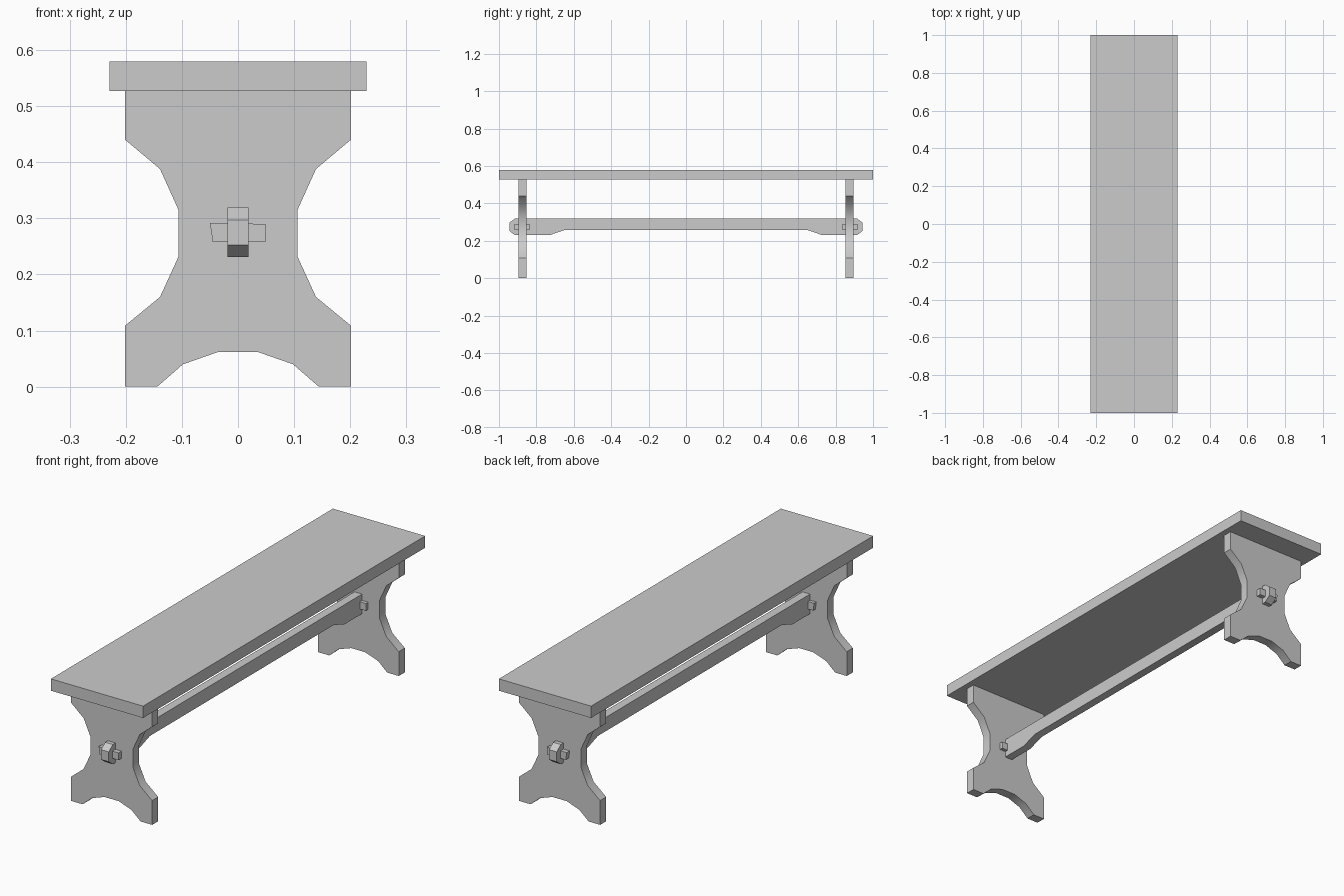
import bpy
import bmesh
from math import radians
from mathutils import Vector

cube = bpy.data.objects.get("Cube")
if cube:
    bpy.data.objects.remove(cube, do_unlink=True)

# One plain grey for the whole bench
GREY = (0.6, 0.6, 0.6, 1.0)
grey = bpy.data.materials.new("plain_grey")
grey.use_nodes = True
grey.diffuse_color = GREY
shader = next(n for n in grey.node_tree.nodes if n.type == 'BSDF_PRINCIPLED')
shader.inputs["Base Color"].default_value = GREY


def finish(name, bm):
    """Turn a bmesh into a named object, smooth except at sharp edges."""
    bmesh.ops.recalc_face_normals(bm, faces=bm.faces[:])
    mesh = bpy.data.meshes.new(name)
    bm.to_mesh(mesh)
    bm.free()
    mesh.materials.append(grey)
    obj = bpy.data.objects.new(name, mesh)
    bpy.context.collection.objects.link(obj)
    bpy.ops.object.select_all(action='DESELECT')
    obj.select_set(True)
    bpy.context.view_layer.objects.active = obj
    bpy.ops.object.shade_smooth_by_angle(angle=radians(30))
    return obj


def extrude(name, profile, axis, start, end):
    """Extrude an (x, z) outline along y, or a (y, z) outline along x."""
    bm = bmesh.new()
    place = (lambda p: (p[0], start, p[1])) if axis == 'y' else (lambda p: (start, p[0], p[1]))
    face = bm.faces.new([bm.verts.new(place(p)) for p in profile])
    offset = Vector((0, end - start, 0) if axis == 'y' else (end - start, 0, 0))
    result = bmesh.ops.extrude_face_region(bm, geom=[face], use_keep_orig=True)
    moved = [v for v in result["geom"] if isinstance(v, bmesh.types.BMVert)]
    bmesh.ops.translate(bm, verts=moved, vec=offset)
    return finish(name, bm)


def mirrored(half):
    """Complete a half outline with its mirror image."""
    return half + [(-a, z) for a, z in reversed(half)]


# Seat board with a chamfered upper rim
LOW, HIGH, RIM = 0.527, 0.58, 0.0135
bm = bmesh.new()
bmesh.ops.create_cube(bm, size=1)
for v in bm.verts:
    v.co = (v.co.x * 0.458, v.co.y * 2, HIGH if v.co.z > 0 else LOW)
rim = [e for e in bm.edges if all(v.co.z == HIGH for v in e.verts)]
bmesh.ops.bevel(bm, geom=rim, offset=RIM, segments=1, affect='EDGES')
finish("seat", bm)

# Waisted end boards with an arched foot, and pegs on both of their faces
leg_outline = mirrored([
    (0.201, 0.53), (0.201, 0.44), (0.139, 0.388), (0.106, 0.315),
    (0.106, 0.232), (0.139, 0.16), (0.201, 0.109), (0.201, 0),
    (0.144, 0), (0.098, 0.04), (0.035, 0.062)])
peg_outline = [(-0.05, 0.292), (-0.045, 0.258), (0.049, 0.258), (0.049, 0.29)]
INNER, OUTER = 0.853, 0.896
for side, sign in (("front", -1), ("back", 1)):
    extrude(side + "_leg", leg_outline, 'y', sign * INNER, sign * OUTER)
    extrude(side + "_outer_peg", peg_outline, 'y', sign * (OUTER - 0.005), sign * 0.917)
    extrude(side + "_inner_peg", peg_outline, 'y', sign * 0.837, sign * (INNER + 0.005))

# Long stretcher that passes through both end boards
stretcher_outline = mirrored([
    (0.915, 0.319), (0.944, 0.297), (0.944, 0.253),
    (0.915, 0.231), (0.727, 0.231), (0.652, 0.257)])
extrude("stretcher", stretcher_outline, 'x', -0.019, 0.019)
